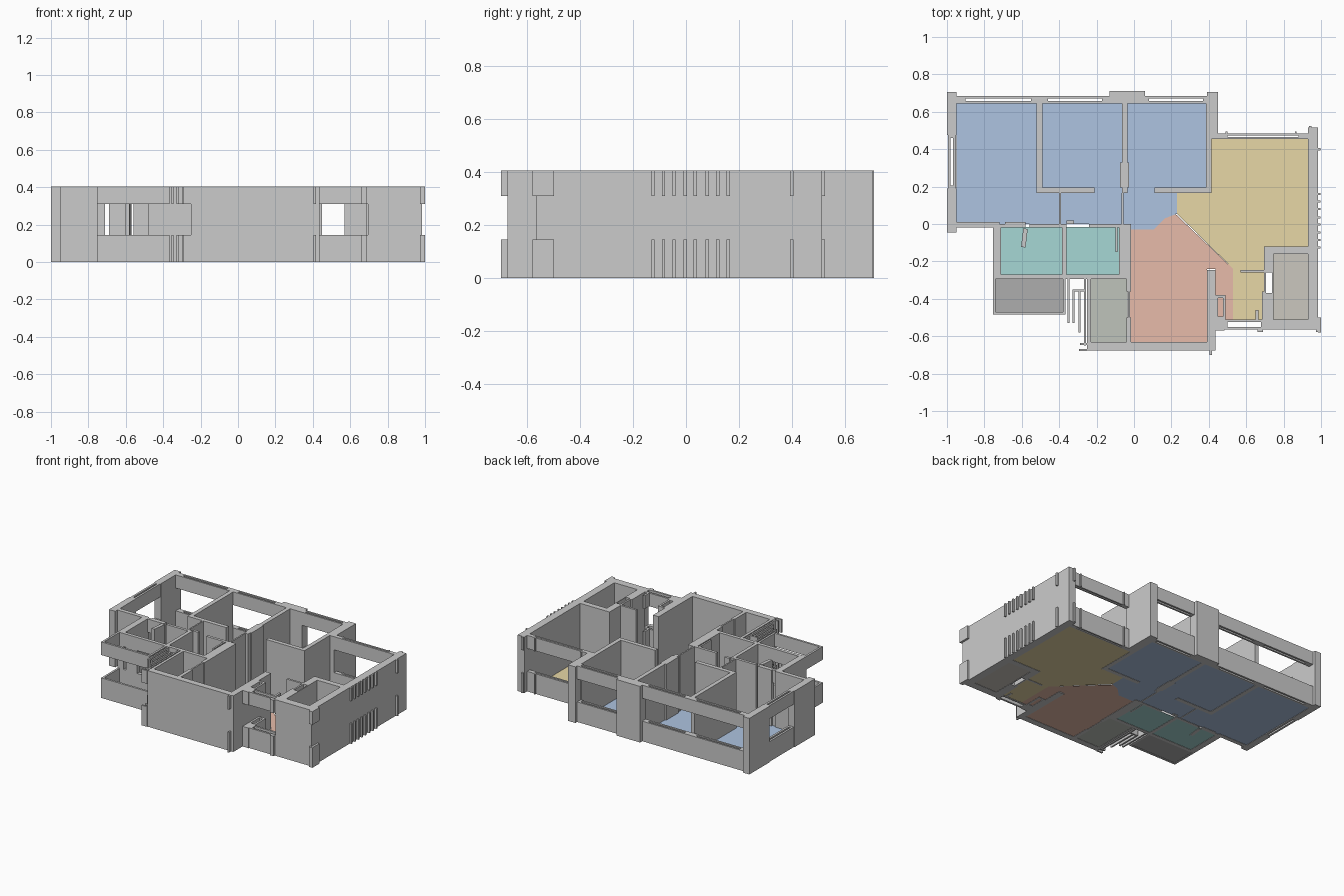
import bpy, bmesh

H, SILL, HEAD = 0.405, 0.145, 0.31
FULL = [(0, H)]
OPEN = [(0, SILL), (HEAD, H)]      # sill below, lintel above


def boxes(name, rects, spans):
    """One mesh of upright boxes from plan rectangles (x0, x1, y0, y1)."""
    bm = bmesh.new()
    for x0, x1, y0, y1 in rects:
        for z0, z1 in spans:
            r = bmesh.ops.create_cube(bm, size=1)
            for v in r['verts']:
                v.co = ((x0 + x1) / 2 + v.co.x * (x1 - x0),
                        (y0 + y1) / 2 + v.co.y * (y1 - y0),
                        (z0 + z1) / 2 + v.co.z * (z1 - z0))
    me = bpy.data.meshes.new(name)
    bm.to_mesh(me)
    bm.free()
    ob = bpy.data.objects.new(name, me)
    bpy.context.collection.objects.link(ob)
    return ob


def frame(x0, x1, y0, y1, t, end=0.015):
    """Plan of a window: two rails with a cavity between, closed at both ends."""
    if x1 - x0 > y1 - y0:
        return [(x0, x1, y0, y0 + t), (x0, x1, y1 - t, y1),
                (x0, x0 + end, y0 + t, y1 - t), (x1 - end, x1, y0 + t, y1 - t)]
    return [(x0, x0 + t, y0, y1), (x1 - t, x1, y0, y1),
            (x0 + t, x1 - t, y0, y0 + end), (x0 + t, x1 - t, y1 - end, y1)]


def floor(name, pts, col):
    """Flat coloured room floor."""
    bm = bmesh.new()
    f = bm.faces.new([bm.verts.new((x, y, 0.002)) for x, y in pts])
    bmesh.ops.triangulate(bm, faces=[f])
    me = bpy.data.meshes.new(name)
    bm.to_mesh(me)
    bm.free()
    ob = bpy.data.objects.new(name, me)
    bpy.context.collection.objects.link(ob)
    m = bpy.data.materials.new(name)
    m.diffuse_color = (*col, 1)
    me.materials.append(m)


def rect(x0, x1, y0, y1):
    return [(x0, y0), (x1, y0), (x1, y1), (x0, y1)]


# Outer piers and solid outer walls
boxes("outer_walls", [
    (-1, -0.95, 0.475, 0.705), (-1, -0.95, -0.045, 0.19),
    (-0.13, 0.06, 0.645, 0.71), (0.39, 0.45, 0.455, 0.705),
    (0.93, 0.985, -0.565, 0.515),
    (-0.25, 0.435, -0.675, -0.63), (0.39, 0.435, -0.63, -0.245),
    (-0.25, -0.23, -0.63, -0.295),
], FULL)

# Shaft room in the front right corner, with a cavity in its left wall
boxes("shaft_walls", [
    (0.695, 0.93, -0.16, -0.12), (0.695, 0.93, -0.565, -0.51),
    (0.695, 0.745, -0.26, -0.16), (0.695, 0.745, -0.51, -0.37),
    (0.695, 0.707, -0.37, -0.26), (0.738, 0.745, -0.37, -0.26),
], FULL)

# Bedroom and corridor partitions
boxes("bedroom_walls", [
    (-0.52, -0.49, 0.165, 0.645), (-0.49, -0.21, 0.165, 0.195),
    (-0.065, -0.035, 0.165, 0.645), (-0.075, -0.027, 0.195, 0.33),
    (-0.066, -0.056, -0.01, 0.165), (-0.4, -0.39, 0, 0.165),
    (0.385, 0.415, 0.165, 0.645), (0.11, 0.415, 0.165, 0.195),
    (-0.95, -0.72, -0.02, 0.01), (-0.69, -0.58, -0.02, 0.01),
    (0.57, 0.695, -0.26, -0.245), (0.685, 0.695, -0.51, -0.12 - 0.24),
], FULL)

# Bathroom partitions and the half open door leaf
boxes("bathroom_walls", [
    (-0.755, -0.71, -0.295, 0), (-0.385, -0.36, -0.295, 0),
    (-0.56, -0.36, -0.02, 0), (-0.24, -0.08, -0.02, 0),
    (-0.08, -0.015, -0.295, 0), (-0.36, -0.08, -0.295, -0.27),
    (-0.69, -0.6, -0.295, -0.27), (-0.48, -0.385, -0.295, -0.27),
    (-0.36, -0.32, 0, 0.02), (-0.1, -0.088, -0.15, -0.02),
], FULL)
leaf = boxes("bathroom_door_leaf", [(-0.012, 0.012, -0.1, 0)], FULL)
leaf.location = (-0.58, -0.025, 0)
leaf.rotation_euler.z = -0.12

# Partition between living room and service room
boxes("service_partition", [
    (-0.04, -0.015, -0.36, -0.295), (-0.04, -0.015, -0.63, -0.5),
    (-0.033, -0.022, -0.5, -0.36)], FULL)

# Window sills and lintels
boxes("north_windows", frame(-0.95, -0.5, 0.645, 0.685, 0.013, 0.05)
      + frame(-0.5, -0.13, 0.645, 0.685, 0.013, 0.04)
      + frame(0.06, 0.39, 0.645, 0.685, 0.013, 0.02)
      + frame(0.45, 0.93, 0.455, 0.485, 0.011, 0.05), OPEN)
boxes("west_window", frame(-0.995, -0.953, 0.19, 0.475, 0.015), OPEN)
boxes("bathroom_windows", [(-0.71, -0.69, -0.295, -0.27), (-0.72, -0.69, -0.02, 0),
                           (-0.6, -0.48, -0.295, -0.27)], OPEN)
boxes("kitchen_window", frame(0.485, 0.695, -0.565, -0.51, 0.014)
      + frame(0.435, 0.49, -0.51, -0.38, 0.014)
      + [(0.435, 0.485, -0.57, -0.51), (0.65, 0.665, -0.51, -0.46)], OPEN)

# Open balcony parapet and band
boxes("balcony_parapet", [
    (-0.755, -0.74, -0.485, -0.295), (-0.38, -0.365, -0.485, -0.295),
    (-0.74, -0.38, -0.485, -0.47)], OPEN)

# Louvre strips beside the service room
boxes("louvres", [(x, x + 0.011, y, top) for x, y, top in (
    (-0.355, -0.53, -0.295), (-0.328, -0.53, -0.35),
    (-0.298, -0.58, -0.35), (-0.268, -0.65, -0.295))]
    + [(-0.328, -0.26, -0.36, -0.35),
       (-0.29, -0.25, -0.647, -0.637), (-0.295, -0.25, -0.68, -0.668)], OPEN)

# Small stubs on the east side and around the outside
boxes("east_fins", [(0.985, 0.998, y - 0.006, y + 0.006) for y in
      (-0.505, -0.125, -0.085, -0.045, -0.003, 0.035, 0.08, 0.12, 0.16, 0.4)]
      + [(0.985, 1.0, -0.58, -0.5)], OPEN)
boxes("outer_stubs", [(0.405, 0.417, -0.7, -0.675), (0.66, 0.69, -0.578, -0.565),
                      (0.972, 0.985, -0.578, -0.565), (0.935, 0.95, 0.515, 0.525),
                      (0.49, 0.5, 0.485, 0.495), (0.86, 0.87, 0.485, 0.495)], OPEN)

# Room floors
floor("bedroom_floor", [(-0.95, 0), (-0.95, 0.645), (0.39, 0.645), (0.39, 0.17),
                        (0.23, 0.17), (0.23, 0.055), (0.165, 0.03), (0.105, -0.03),
                        (-0.015, -0.03), (-0.06, 0)], (0.42, 0.55, 0.75))
floor("living_floor", [(-0.015, -0.03), (0.105, -0.03), (0.165, 0.03), (0.22, 0.055),
                       (0.53, -0.24), (0.53, -0.51), (0.435, -0.51), (0.435, -0.24),
                       (0.39, -0.24), (0.39, -0.63), (-0.03, -0.63), (-0.03, -0.29),
                       (-0.015, -0.29)], (0.80, 0.50, 0.40))
floor("dining_floor", [(0.23, 0.17), (0.41, 0.17), (0.41, 0.455), (0.93, 0.455),
                       (0.93, -0.12), (0.695, -0.12), (0.695, -0.51), (0.53, -0.51),
                       (0.53, -0.24), (0.23, 0.055)], (0.80, 0.68, 0.38))
floor("bathroom_floor_left", rect(-0.71, -0.385, -0.27, -0.015), (0.38, 0.68, 0.66))
floor("bathroom_floor_right", rect(-0.36, -0.08, -0.27, -0.015), (0.38, 0.68, 0.66))
floor("balcony_floor", rect(-0.745, -0.37, -0.475, -0.295), (0.42, 0.42, 0.42))
floor("service_floor", rect(-0.235, -0.035, -0.635, -0.295), (0.52, 0.55, 0.50))
floor("shaft_floor", rect(0.745, 0.93, -0.51, -0.16), (0.60, 0.57, 0.52))
